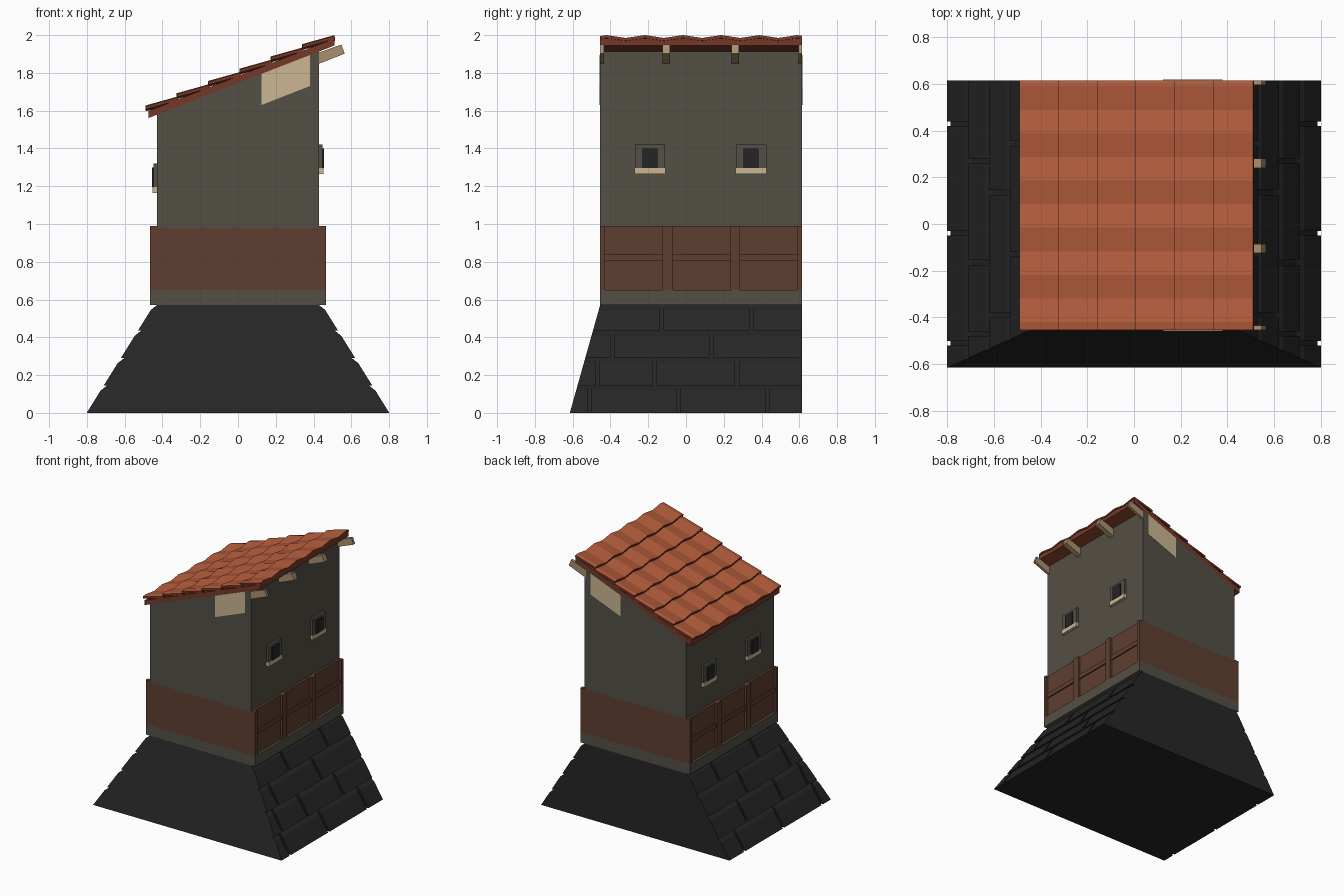
import bpy, bmesh

cube = bpy.data.objects.get("Cube")
if cube:
    bpy.data.objects.remove(cube, do_unlink=True)

FRONT, BACK = -0.455, 0.615
PITCH = 0.39


def material(name, rgb):
    m = bpy.data.materials.new(name)
    m.use_nodes = True
    m.diffuse_color = (*rgb, 1)
    m.node_tree.nodes["Principled BSDF"].inputs["Base Color"].default_value = (*rgb, 1)
    return m


STONE = material("dark stone", (0.019, 0.019, 0.019))
WALL = material("grey plaster", (0.088, 0.079, 0.061))
WOOD = material("brown wood", (0.112, 0.049, 0.030))
CREAM = material("cream", (0.60, 0.47, 0.29))
RAFTER = material("pale timber", (0.40, 0.28, 0.16))
TILE = material("orange tile", (0.45, 0.107, 0.044))
RED = material("dark red wood", (0.18, 0.04, 0.022))
GLASS = material("dark window", (0.018, 0.018, 0.019))


def finish(name, bm, mats, mirror=False):
    bmesh.ops.recalc_face_normals(bm, faces=bm.faces)
    mesh = bpy.data.meshes.new(name)
    bm.to_mesh(mesh)
    bm.free()
    for m in mats:
        mesh.materials.append(m)
    ob = bpy.data.objects.new(name, mesh)
    bpy.context.collection.objects.link(ob)
    if mirror:
        ob.modifiers.new("Mirror", 'MIRROR')
    return ob


def add_prism(bm, profile, y0, y1):
    """Extrude an (x, z) profile from y0 to y1."""
    a = [bm.verts.new((x, y0, z)) for x, z in profile]
    b = [bm.verts.new((x, y1, z)) for x, z in profile]
    bm.faces.new(a)
    bm.faces.new(b[::-1])
    for i in range(len(a)):
        j = (i + 1) % len(a)
        bm.faces.new((a[j], a[i], b[i], b[j]))


def prism(name, profile, y0, y1, mat, mirror=False):
    bm = bmesh.new()
    add_prism(bm, profile, y0, y1)
    return finish(name, bm, [mat], mirror)


def rect(x0, x1, z0, z1):
    return [(x0, z0), (x1, z0), (x1, z1), (x0, z1)]


def slice_front(bm):
    """Trim to the leaning front plane of the base."""
    bmesh.ops.bisect_plane(bm, geom=bm.verts[:] + bm.edges[:] + bm.faces[:],
                           plane_co=(0, -BACK, 0), plane_no=(0, -1, 0.281), clear_outer=True)
    bmesh.ops.holes_fill(bm, edges=[e for e in bm.edges if e.is_boundary], sides=0)


# Sloped base core
def core_x(z):
    return 0.785 - 0.623 * z


bm = bmesh.new()
add_prism(bm, [(-core_x(0), 0), (core_x(0), 0), (core_x(0.57), 0.57), (-core_x(0.57), 0.57)], -0.7, BACK)
slice_front(bm)
finish("base_core", bm, [STONE])

# Staggered stone blocks on both sloping sides
ROWS = [(0, 0.143, (-0.51, -0.04, 0.43)), (0.145, 0.288, (-0.47, -0.165, 0.27)),
        (0.29, 0.433, (-0.39, 0.135)), (0.435, 0.57, (-0.13, 0.345))]
bm = bmesh.new()
for z0, z1, joints in ROWS:
    ends = [-0.7, *joints, BACK + 0.01]
    zc = z1 - 0.025
    profile = [(core_x(z0) - 0.01, z0), (core_x(z0) + 0.016, z0),
               (core_x(zc) + 0.016, zc), (core_x(z1), z1), (core_x(z1) - 0.01, z1)]
    for a, b in zip(ends, ends[1:]):
        add_prism(bm, profile, a + 0.01, b - 0.01)
slice_front(bm)
finish("base_stones", bm, [STONE], mirror=True)


# Walls follow the roof pitch
def under_roof(x):
    return 1.945 + PITCH * (x - 0.51)


prism("plinth", rect(-0.465, 0.465, 0.57, 0.65), FRONT, BACK, WALL)
prism("walls", [(-0.43, 0.98), (0.43, 0.98), (0.43, under_roof(0.43)), (-0.43, under_roof(-0.43))],
      FRONT, BACK, WALL)

# Timber skirt with posts and a middle rail
prism("wood_skirt", rect(-0.447, 0.447, 0.65, 0.99), FRONT, BACK, WOOD)
posts = [(FRONT, -0.43), (-0.125, -0.07), (0.235, 0.285), (0.59, BACK)]
bm = bmesh.new()
for y0, y1 in posts:
    add_prism(bm, rect(0.44, 0.465, 0.65, 0.99), y0, y1)
finish("skirt_posts", bm, [WOOD], mirror=True)
prism("skirt_rail", rect(0.44, 0.457, 0.805, 0.84), FRONT, BACK, WOOD, mirror=True)

# Windows, set lower on the low side
for side, label, drop in ((1, "high", 0), (-1, "low", 0.1)):
    for n, y in enumerate((-0.19, 0.345)):
        parts = [("frame", 0.447, 1.29, 1.42, 0.08, WALL), ("pane", 0.456, 1.297, 1.40, 0.04, GLASS),
                 ("sill", 0.453, 1.265, 1.297, 0.082, CREAM)]
        for part, x, z0, z1, half, mat in parts:
            prism(f"{label}_window_{part}_{n + 1}", rect(side * 0.42, side * x, z0 - drop, z1 - drop),
                  y - half, y + half, mat)

# Cream plaster patches below the roof, front and back
patch = [(0.125, 1.63), (0.38, 1.73), (0.38, under_roof(0.38)), (0.125, under_roof(0.125))]
prism("front_patch", patch, FRONT - 0.003, FRONT + 0.003, CREAM)
prism("back_patch", patch, BACK - 0.003, BACK + 0.003, CREAM)

# Rafter ends under the high eave
bm = bmesh.new()
for y0, y1 in ((FRONT, -0.435), (-0.125, -0.085), (0.24, 0.28), (0.595, BACK)):
    add_prism(bm, [(0.42, 1.845), (0.565, 1.902), (0.547, 1.95), (0.42, 1.905)], y0, y1)
finish("rafter_ends", bm, [RAFTER])

# Roof deck
deck = [(x, under_roof(x) + t) for x, t in ((-0.475, 0), (0.51, 0), (0.51, 0.037), (-0.475, 0.037))]
prism("roof_deck", deck, FRONT, BACK, RED)

# Six overlapping rows of ridged tiles
DEPTH = 0.015
wave = [(FRONT, -0.005)] + [(-0.42 + 0.101 * i, -DEPTH * (i % 2)) for i in range(11)] + [(BACK, -0.004)]
bm = bmesh.new()
for row in range(6):
    x0 = -0.487 + 0.166 * row
    z0 = 1.627 + 0.065 * row
    section = [(x0, z0 - 0.015), (x0 + 0.17, z0 + 0.033), (x0 + 0.167, z0 + 0.048), (x0 - 0.004, z0)]
    rings = [[bm.verts.new((x, y, z + dz)) for x, z in section] for y, dz in wave]
    bm.faces.new(rings[0])
    bm.faces.new(rings[-1][::-1])
    for a, b in zip(rings, rings[1:]):
        for i in range(4):
            j = (i + 1) % 4
            bm.faces.new((a[j], a[i], b[i], b[j]))
bmesh.ops.recalc_face_normals(bm, faces=bm.faces)
for f in bm.faces:
    f.material_index = 0 if f.normal.z > 0.6 else 1
finish("roof_tiles", bm, [TILE, RED])
